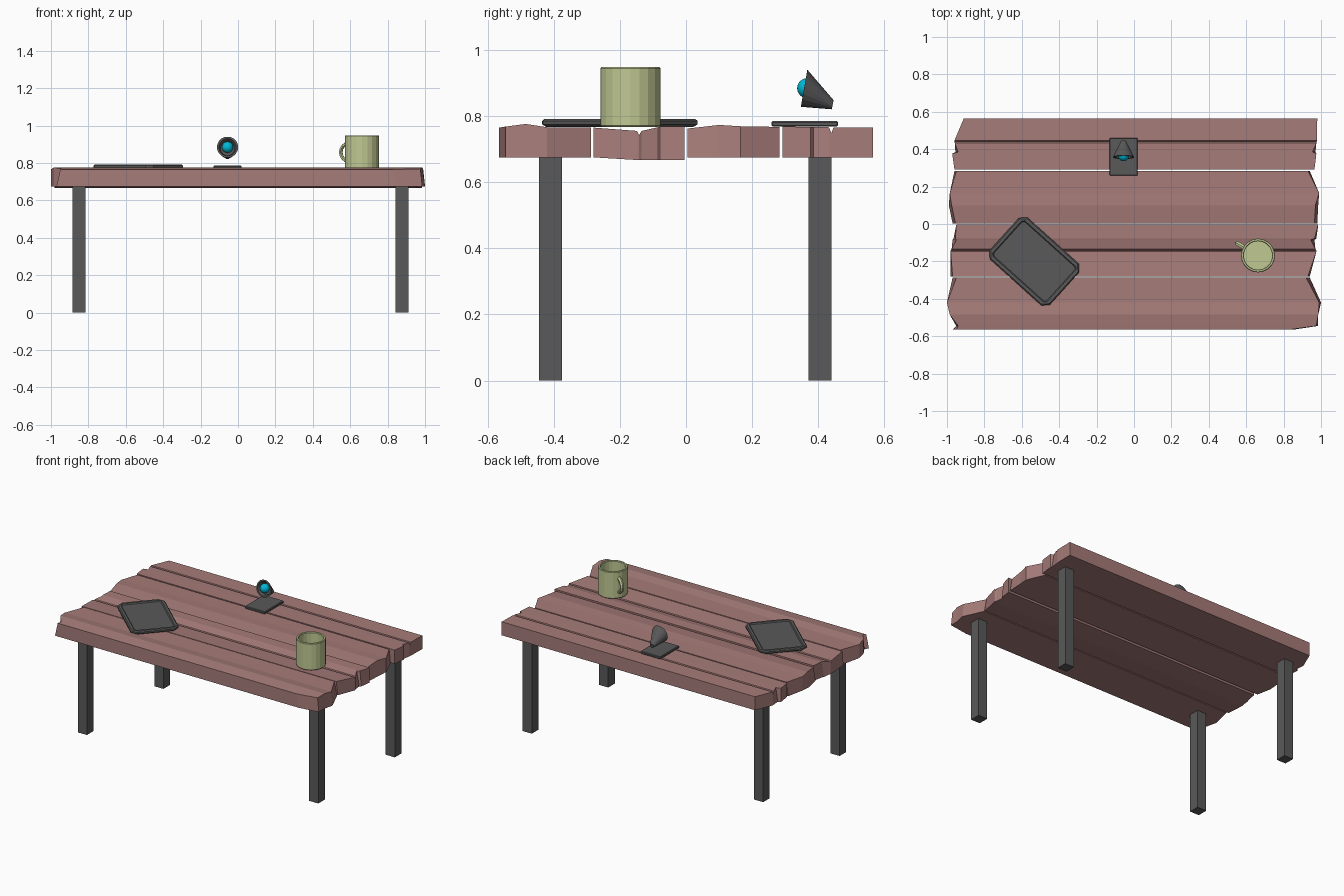
import bpy, bmesh
from math import sin, cos, pi, radians
from mathutils import Vector, Matrix

if "Cube" in bpy.data.objects:
    bpy.data.objects.remove(bpy.data.objects["Cube"])


def material(name, r, g, b):
    m = bpy.data.materials.new(name)
    m.diffuse_color = (r, g, b, 1)
    m.use_nodes = True
    m.node_tree.nodes["Principled BSDF"].inputs["Base Color"].default_value = m.diffuse_color
    return m


wood = material("reddish_wood", 0.38, 0.20, 0.19)
dark = material("dark_grey", 0.10, 0.10, 0.10)
green = material("pale_green", 0.53, 0.58, 0.29)
blue = material("bright_blue", 0.0, 0.48, 0.68)


def finish(name, bm, mat):
    bmesh.ops.recalc_face_normals(bm, faces=bm.faces)
    mesh = bpy.data.meshes.new(name)
    bm.to_mesh(mesh)
    bm.free()
    mesh.materials.append(mat)
    obj = bpy.data.objects.new(name, mesh)
    bpy.context.collection.objects.link(obj)
    return obj


def loft(bm, rings, cap=True, closed=False):
    """Skin a list of equal-length point loops."""
    loops = [[bm.verts.new(p) for p in ring] for ring in rings]
    n = len(loops[0])
    pairs = list(zip(loops, loops[1:]))
    if closed:
        pairs.append((loops[-1], loops[0]))
    for a, b in pairs:
        for i in range(n):
            j = (i + 1) % n
            bm.faces.new((a[i], a[j], b[j], b[i]))
    if cap and not closed:
        bm.faces.new(loops[0])
        bm.faces.new(loops[-1])


def box(name, lo, hi, mat):
    bm = bmesh.new()
    loft(bm, [[(lo[0], lo[1], z), (hi[0], lo[1], z), (hi[0], hi[1], z), (lo[0], hi[1], z)]
              for z in (lo[2], hi[2])])
    return finish(name, bm, mat)


# Planks: rows of (y, left x, right x, top z, extra length of the underside)
planks = {
    "front_plank": [(-0.565, -0.95, 0.83, 0.765, 0.02), (-0.545, -0.94, 0.975, 0.768, 0.01),
                    (-0.485, -0.985, 0.985, 0.776, 0), (-0.42, -1.0, 0.99, 0.766, 0.01),
                    (-0.287, -0.95, 0.92, 0.766, 0.02)],
    "front_middle_plank": [(-0.28, -0.97, 0.93, 0.765, 0.01), (-0.148, -0.98, 0.975, 0.755, 0),
                           (-0.142, -0.98, 0.975, 0.742, 0), (-0.134, -0.975, 0.97, 0.755, 0),
                           (-0.085, -0.95, 0.945, 0.766, 0.02), (-0.078, -0.955, 0.965, 0.768, 0.01),
                           (-0.004, -0.95, 0.985, 0.768, 0)],
    "back_middle_plank": [(0.004, -0.955, 0.965, 0.762, 0.015), (0.10, -0.975, 0.97, 0.773, 0.015),
                          (0.165, -0.985, 0.99, 0.769, 0), (0.283, -0.95, 0.93, 0.767, 0.01)],
    "back_plank": [(0.292, -0.96, 0.965, 0.768, 0), (0.376, -0.972, 0.975, 0.767, 0),
                   (0.385, -0.94, 0.955, 0.767, 0.015), (0.432, -0.958, 0.975, 0.766, 0),
                   (0.440, -0.96, 0.977, 0.748, 0), (0.446, -0.96, 0.978, 0.766, 0),
                   (0.565, -0.91, 0.98, 0.766, 0)],
}
for name, rows in planks.items():
    low = 0.667 if name == "front_middle_plank" else 0.675
    bm = bmesh.new()
    loft(bm, [[(xl, y, z), (xr, y, z), (min(xr + e, 1), y, low if -0.2 < y < 0 else 0.675),
               (max(xl - e, -1), y, low if -0.2 < y < 0 else 0.675)]
              for y, xl, xr, z, e in rows])
    finish(name, bm, wood)

# Legs
for side, x in (("left", -0.85), ("right", 0.877)):
    for end, y in (("front", -0.41), ("back", 0.405)):
        box(f"{end}_{side}_leg", (x - 0.034, y - 0.035, 0), (x + 0.034, y + 0.035, 0.68), dark)


# Tablet with cut corners, raised rim and recessed screen
def cut_rect(w, h, c, z):
    return [(w, -h + c, z), (w, h - c, z), (w - c, h, z), (-w + c, h, z),
            (-w, h - c, z), (-w, -h + c, z), (-w + c, -h, z), (w - c, -h, z)]


bm = bmesh.new()
loft(bm, [cut_rect(0.207, 0.14, 0.03, 0), cut_rect(0.217, 0.15, 0.032, 0.008),
          cut_rect(0.217, 0.15, 0.032, 0.018), cut_rect(0.211, 0.144, 0.03, 0.024),
          cut_rect(0.195, 0.128, 0.012, 0.024), cut_rect(0.19, 0.123, 0.01, 0.017)])
tablet = finish("tablet", bm, dark)
tablet.location = (-0.533, -0.2, 0.767)
tablet.rotation_euler.z = radians(-42)


# Mug body: hollow turned profile
def circle(r, z, n):
    return [(r * cos(2 * pi * i / n), r * sin(2 * pi * i / n), z) for i in range(n)]


mug_at = Vector((0.663, -0.168, 0.767))
bm = bmesh.new()
loft(bm, [circle(r, z, 20) for r, z in
          ((0.087, 0), (0.091, 0.004), (0.091, 0.177), (0.088, 0.181),
           (0.079, 0.181), (0.076, 0.177), (0.076, 0.016))])
finish("mug", bm, green).location = mug_at

# Mug handle: six-sided tube swept along a half loop
bm = bmesh.new()
rings = []
for k in range(9):
    a = -pi / 2 + pi * k / 8
    centre = Vector((0.084 + 0.047 * cos(a), 0, 0.09 + 0.046 * sin(a)))
    out = Vector((cos(a), 0, sin(a)))
    rings.append([centre + out * 0.010 * cos(t) + Vector((0, 0.013 * sin(t), 0))
                  for t in (i * pi / 3 for i in range(6))])
loft(bm, rings)
handle = finish("mug_handle", bm, green)
handle.location = mug_at
handle.rotation_euler.z = radians(150)

# Camera stand plate with slightly bevelled edges
plate = box("camera_plate", (-0.131, 0.258, 0.768), (0.02, 0.46, 0.785), dark)
bevel = plate.modifiers.new("bevel", "BEVEL")
bevel.width = 0.004
bevel.segments = 1


# Camera cone: tilted rings with a recessed front
def tilted(y, z, r, tilt, n=20):
    rot = Matrix.Rotation(radians(tilt), 3, 'X')
    return [Vector((-0.056, y, z)) + rot @ Vector((r * cos(2 * pi * i / n), 0, r * sin(2 * pi * i / n)))
            for i in range(n)]


bm = bmesh.new()
loft(bm, [tilted(0.4435, 0.834, 0.014, -12), tilted(0.357, 0.884, 0.057, -10),
          tilted(0.357, 0.884, 0.047, -10), tilted(0.378, 0.877, 0.038, -10)])
finish("camera_body", bm, dark)

# Lens ball
bm = bmesh.new()
bmesh.ops.create_uvsphere(bm, u_segments=20, v_segments=12, radius=0.03)
for f in bm.faces:
    f.smooth = True
finish("camera_lens", bm, blue).location = (-0.056, 0.366, 0.884)
